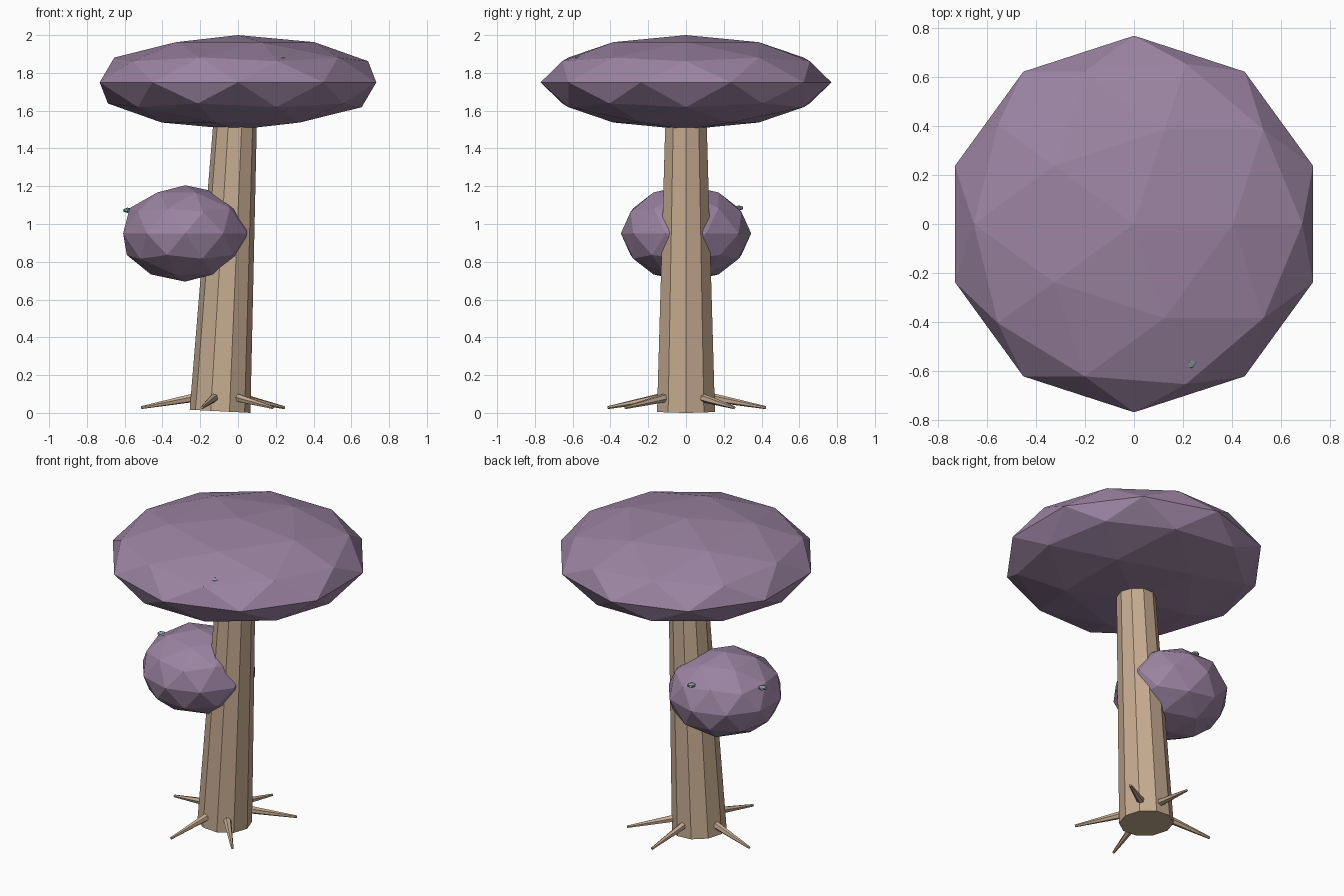
import bpy
import bmesh
from math import cos, sin, radians
from mathutils import Matrix, Vector

if "Cube" in bpy.data.objects:
    bpy.data.objects.remove(bpy.data.objects["Cube"])


def material(name, rgb):
    mat = bpy.data.materials.new(name)
    mat.diffuse_color = (*rgb, 1.0)
    mat.use_nodes = True
    mat.node_tree.nodes["Principled BSDF"].inputs["Base Color"].default_value = mat.diffuse_color
    return mat


BARK = material("bark", (0.56, 0.41, 0.28))
LEAF = material("leaf", (0.33, 0.23, 0.36))
STONE = material("stone", (0.28, 0.36, 0.40))


def add_object(name, bm, mat):
    mesh = bpy.data.meshes.new(name)
    bm.to_mesh(mesh)
    bm.free()
    mesh.materials.append(mat)
    obj = bpy.data.objects.new(name, mesh)
    bpy.context.collection.objects.link(obj)
    return obj


def blob(name, centre, scale, mat, subdivisions=2):
    """Faceted, squashed icosphere."""
    bm = bmesh.new()
    bmesh.ops.create_icosphere(bm, subdivisions=subdivisions, radius=1.0)
    bmesh.ops.scale(bm, vec=scale, verts=bm.verts)
    bmesh.ops.translate(bm, vec=centre, verts=bm.verts)
    return add_object(name, bm, mat)


def taper(name, start, end, r1, r2, sides, mat, roll=0.0):
    """Tapered prism running from start to end."""
    start, end = Vector(start), Vector(end)
    axis = end - start
    turn = Vector((0, 0, 1)).rotation_difference(axis).to_matrix().to_4x4()
    matrix = (Matrix.Translation((start + end) / 2) @ turn
              @ Matrix.Rotation(roll, 4, 'Z'))
    bm = bmesh.new()
    bmesh.ops.create_cone(bm, cap_ends=True, segments=sides, radius1=r1,
                          radius2=r2, depth=axis.length, matrix=matrix)
    return add_object(name, bm, mat)


# Leaning ten-sided trunk, its top hidden in the canopy
BASE_X = -0.095
taper("trunk", (BASE_X, 0, 0.0085), (-0.01, 0, 1.64), 0.161, 0.112, 10,
      BARK, radians(18))

# Thin roots spreading from the foot of the trunk
for i, angle in enumerate((37, 84, 169, 257, 311)):
    dx, dy = cos(radians(angle)), sin(radians(angle))
    taper(f"root_{i + 1}",
          (BASE_X + 0.10 * dx, 0.10 * dy, 0.088),
          (BASE_X + 0.425 * dx, 0.425 * dy, 0.028),
          0.026, 0.008, 6, BARK)

# Wide flat canopy and smaller side clump
blob("canopy", (0, 0, 1.75), (0.77, 0.77, 0.25), LEAF)
blob("side_clump", (-0.28, 0, 0.95), (0.345, 0.345, 0.255), LEAF)

# Small pebbles half sunk in the foliage
pebbles = [(0.23, -0.565, 1.875), (-0.235, 0.28, 1.085),
           (-0.585, 0.05, 1.073), (-0.33, -0.22, 1.09)]
for i, spot in enumerate(pebbles):
    blob(f"pebble_{i + 1}", spot, (0.027, 0.027, 0.014), STONE, 1)
